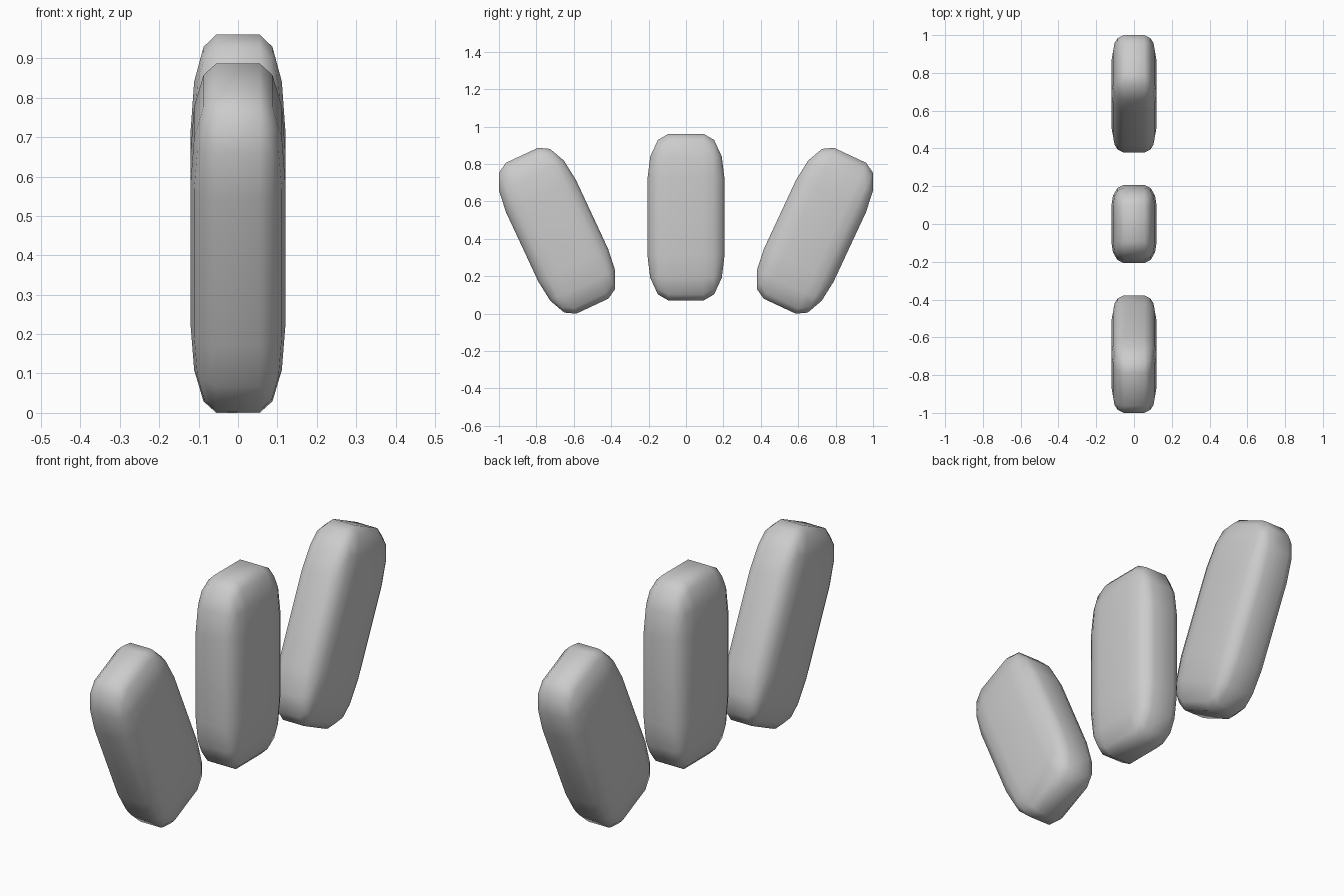
import bpy
import bmesh
import math
from mathutils import Matrix

if "Cube" in bpy.data.objects:
    bpy.data.objects.remove(bpy.data.objects["Cube"])

# Plain grey finish
grey = bpy.data.materials.new("light_grey")
grey.use_nodes = True
colour = (0.6, 0.6, 0.6, 1)
grey.diffuse_color = colour
grey.node_tree.nodes["Principled BSDF"].inputs["Base Color"].default_value = colour

HALF_SIZE = (0.12, 0.206, 0.445)


def rounded_slab(name, y, z, tilt):
    """Cube rounded evenly, then stretched to slab proportions and leaned."""
    bm = bmesh.new()
    bmesh.ops.create_cube(bm, size=2)
    bmesh.ops.bevel(bm, geom=bm.edges[:], offset=0.54, offset_type='OFFSET',
                    segments=3, profile=0.5, affect='EDGES')
    bmesh.ops.transform(bm, matrix=Matrix.Diagonal((*HALF_SIZE, 1)), verts=bm.verts)
    bmesh.ops.recalc_face_normals(bm, faces=bm.faces)
    for face in bm.faces:
        face.smooth = True
    mesh = bpy.data.meshes.new(name)
    bm.to_mesh(mesh)
    bm.free()
    mesh.materials.append(grey)
    slab = bpy.data.objects.new(name, mesh)
    slab.location = (0, y, z)
    slab.rotation_euler.x = math.radians(tilt)
    bpy.context.collection.objects.link(slab)


# Upright centre slab with one leaning outward on either side
rounded_slab("middle_slab", 0, 0.516, 0)
rounded_slab("front_slab", -0.689, 0.4435, 25)
rounded_slab("back_slab", 0.689, 0.4435, -25)
